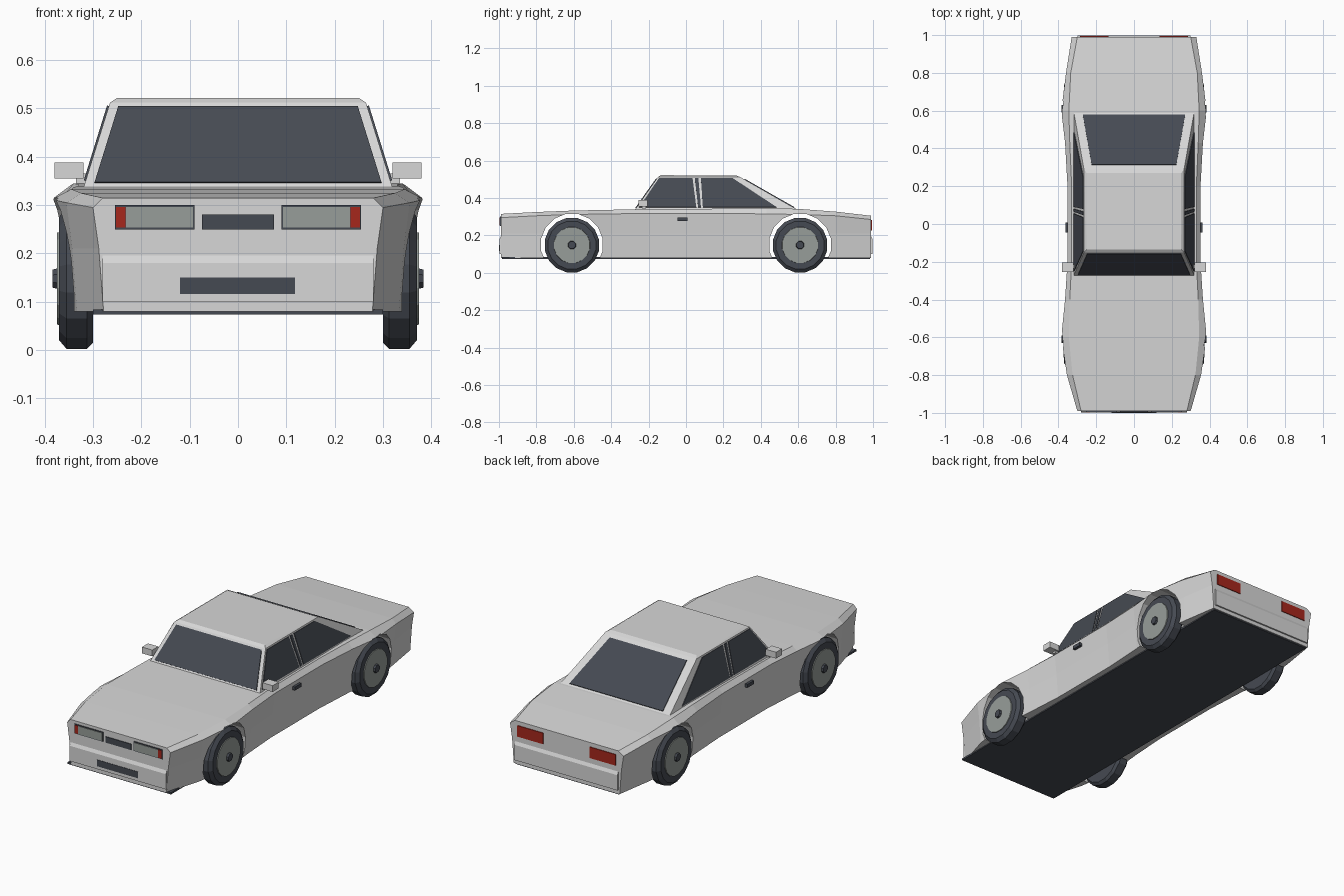
import bpy, bmesh, math
from mathutils import Vector, Matrix

cube = bpy.data.objects.get("Cube")
if cube:
    bpy.data.objects.remove(cube)


def material(name, rgb):
    m = bpy.data.materials.new(name)
    m.use_nodes = True
    m.diffuse_color = (*rgb, 1)
    m.node_tree.nodes["Principled BSDF"].inputs["Base Color"].default_value = (*rgb, 1)
    return m


PAINT = material("light_grey_paint", (0.68, 0.68, 0.68))
DARK = material("dark_glass_and_rubber", (0.06, 0.068, 0.085))
METAL = material("grey_metal", (0.31, 0.34, 0.32))
RED = material("red_lens", (0.38, 0.02, 0.012))


def finish(name, bm, mat):
    bmesh.ops.recalc_face_normals(bm, faces=bm.faces)
    mesh = bpy.data.meshes.new(name)
    bm.to_mesh(mesh)
    bm.free()
    mesh.materials.append(mat)
    obj = bpy.data.objects.new(name, mesh)
    bpy.context.collection.objects.link(obj)
    return obj


def loft(name, rings, mat):
    """Skin closed rings of equal length and cap both ends."""
    bm = bmesh.new()
    rows = [[bm.verts.new(p) for p in ring] for ring in rings]
    n = len(rows[0])
    for a, b in zip(rows, rows[1:]):
        for i in range(n):
            j = (i + 1) % n
            bm.faces.new((a[i], a[j], b[j], b[i]))
    bm.faces.new(rows[0])
    bm.faces.new(rows[-1])
    return finish(name, bm, mat)


def plate(name, pts, mat, t=0.008):
    """Thin panel centred on the plane of its outline."""
    pts = [Vector(p) for p in pts]
    off = (pts[1] - pts[0]).cross(pts[2] - pts[0]).normalized() * t / 2
    return loft(name, [[p - off for p in pts], [p + off for p in pts]], mat)


def box(name, lo, hi, mat):
    bm = bmesh.new()
    lo, hi = Vector(lo), Vector(hi)
    bmesh.ops.create_cube(bm, size=1, matrix=Matrix.Translation((lo + hi) / 2)
                          @ Matrix.Diagonal((*(hi - lo), 1)))
    return finish(name, bm, mat)


def end_panel(name, x0, x1, z0, z1, y, mat, t=0.008):
    return plate(name, [(x0, y, z0), (x1, y, z0), (x1, y, z1), (x0, y, z1)], mat, t)


def turned(name, profile, centre, side, mat, n=16):
    """Revolve (x, radius) pairs about a sideways axle."""
    cy, cz = centre
    rings = [[(side * x, cy + r * math.cos(2 * math.pi * (i + .5) / n),
               cz + r * math.sin(2 * math.pi * (i + .5) / n)) for i in range(n)]
             for x, r in profile]
    return loft(name, rings, mat)


# Body shell: y, deck height, deck half width, shoulder half width, shoulder height
STATIONS = [
    (-.99, .315, .28, .30, .295), (-.8, .325, .325, .355, .305),
    (-.6, .333, .345, .385, .312), (-.4, .337, .34, .365, .315),
    (-.2, .34, .33, .352, .318), (.2, .343, .33, .352, .318),
    (.43, .345, .34, .365, .315), (.6, .342, .345, .385, .312),
    (.8, .327, .335, .36, .305), (.99, .305, .30, .33, .285)]
rings = []
for y, zt, wt, ws, zs in STATIONS:
    half = [(ws - .022, .08), (ws - .012, .21), (ws, zs), (wt, zt)]
    rings.append([(x, y, z) for x, z in half] + [(-x, y, z) for x, z in reversed(half)])
body = loft("body_shell", rings, PAINT)

# Wheel arches cut straight through
AXLES = {"front": -.61, "rear": .61}
for end, y in AXLES.items():
    cutter = turned("arch_cutter", [(-.6, .168), (.6, .168)], (y, .15), 1, PAINT)
    cutter.hide_render = True
    mod = body.modifiers.new("arch", "BOOLEAN")
    mod.object, mod.operation, mod.solver = cutter, "DIFFERENCE", "EXACT"
    bpy.context.view_layer.objects.active = body
    bpy.ops.object.modifier_apply(modifier=mod.name)
    bpy.data.objects.remove(cutter)

# Floor
box("floor", (-.30, -.985, .074), (.30, .985, .084), DARK)

# Cabin
ZB, ZE = .335, .512
FRONT, REAR = ((-.275, ZB), (-.15, ZE)), ((.60, ZB), (.29, ZE))


def cabin_x(z):
    return .32 - (z - ZB) * .311


bm = bmesh.new()
for s in (-1, 1):
    for y, z in FRONT + REAR:
        bm.verts.new((s * cabin_x(z), y, z))
    for y, z in ((-.135, .522), (.27, .52)):
        bm.verts.new((s * .25, y, z))
bmesh.ops.convex_hull(bm, input=bm.verts)
bmesh.ops.dissolve_limit(bm, angle_limit=.01, verts=bm.verts, edges=bm.edges)
finish("cabin", bm, PAINT)


# Windscreen and rear window
def sloped_glass(name, line, t0, t1, inset):
    a, b = Vector(line[0]), Vector(line[1])
    (y0, z0), (y1, z1) = a.lerp(b, t0), a.lerp(b, t1)
    w0, w1 = cabin_x(z0) - inset, cabin_x(z1) - inset
    plate(name, [(-w0, y0, z0), (w0, y0, z0), (w1, y1, z1), (-w1, y1, z1)], DARK)


sloped_glass("windscreen", FRONT, .06, .95, .02)
sloped_glass("rear_window", REAR, .07, .93, .045)

# Side windows, handles, mirrors
WINDOWS = {
    "front_side_window": [(-.25, .35), (-.145, .505), (.035, .505), (.055, .35)],
    "rear_side_window": [(.09, .35), (.08, .505), (.25, .505), (.485, .35)],
    "pillar_trim": [(.065, .35), (.047, .505), (.066, .505), (.08, .35)]}
for s, side in ((1, "left"), (-1, "right")):
    for name, pts in WINDOWS.items():
        plate(f"{side}_{name}", [(s * cabin_x(z), y, z) for y, z in pts], DARK)
    box(f"{side}_door_handle", (s * .355 - .008, -.045, .278),
        (s * .355 + .008, .008, .296), DARK)
    box(f"{side}_mirror", (s * .35 - .03, -.255, .355), (s * .35 + .03, -.205, .388), PAINT)
    box(f"{side}_mirror_arm", (s * .315 - .02, -.235, .345),
        (s * .315 + .02, -.215, .365), PAINT)

    # Wheels
    for end, y in AXLES.items():
        c = (y, .148)
        turned(f"{end}_{side}_tyre", [(.30, .135), (.312, .148), (.355, .148), (.37, .13)],
               c, s, DARK)
        turned(f"{end}_{side}_rim", [(.36, .1), (.374, .097)], c, s, METAL)
        turned(f"{end}_{side}_hub", [(.37, .024), (.384, .02)], c, s, DARK, 8)

    # Lamps
    end_panel(f"{side}_headlamp_surround", s * .09, s * .255, .25, .3, -.99, DARK)
    end_panel(f"{side}_headlamp", s * .093, s * .232, .254, .296, -.993, METAL)
    end_panel(f"{side}_indicator", s * .233, s * .252, .254, .296, -.993, RED)
    end_panel(f"{side}_tail_lamp", s * .135, s * .285, .225, .283, .99, RED)

# Bumpers
for end, s, w in (("front", -1, .28), ("rear", 1, .30)):
    profile = [(.97, .10), (.998, .10), (.998, .18), (.99, .196), (.97, .196)]
    loft(f"{end}_bumper", [[(x, s * y, z) for y, z in profile] for x in (-w, w)], PAINT)

# Grille and lower intake
end_panel("grille", -.075, .075, .25, .281, -.99, DARK)
end_panel("lower_intake", -.12, .118, .116, .15, -.998, DARK, .004)
